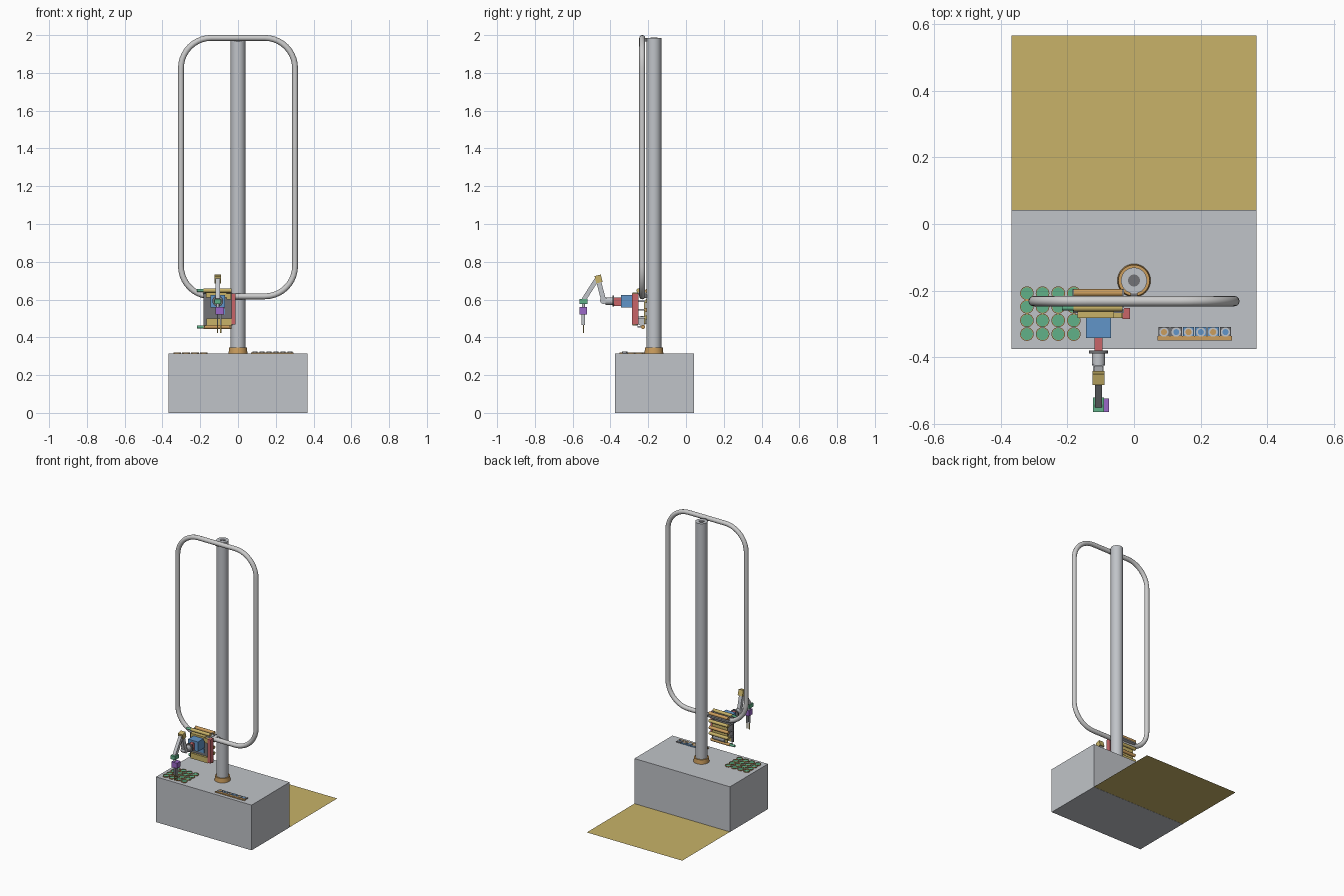
import bpy, bmesh, math
from mathutils import Vector

cube = bpy.data.objects.get("Cube")
if cube:
    bpy.data.objects.remove(cube, do_unlink=True)


def material(name, r, g, b):
    m = bpy.data.materials.new(name)
    m.use_nodes = True
    m.diffuse_color = (r, g, b, 1)
    m.node_tree.nodes["Principled BSDF"].inputs["Base Color"].default_value = (r, g, b, 1)
    return m


GREY = material("light grey", .53, .55, .58)
DARK = material("dark grey", .17, .17, .18)
GOLD = material("gold", .58, .45, .14)
ORANGE = material("orange", .60, .34, .11)
RED = material("red", .58, .13, .14)
GREEN = material("green", .12, .44, .25)
BLUE = material("blue", .12, .30, .58)
PURPLE = material("purple", .33, .14, .58)


def make(name, bm, mat, smooth=False):
    bmesh.ops.recalc_face_normals(bm, faces=bm.faces)
    me = bpy.data.meshes.new(name)
    bm.to_mesh(me)
    bm.free()
    me.materials.append(mat)
    ob = bpy.data.objects.new(name, me)
    bpy.context.collection.objects.link(ob)
    if smooth:
        bpy.ops.object.select_all(action="DESELECT")
        ob.select_set(True)
        bpy.context.view_layer.objects.active = ob
        bpy.ops.object.shade_smooth_by_angle(angle=math.radians(35))
    return ob


def box(name, x, y, z, mat):
    """Box from three (low, high) ranges."""
    bm = bmesh.new()
    bmesh.ops.create_cube(bm, size=1)
    for v in bm.verts:
        v.co = [sum(r) / 2 + c * (r[1] - r[0]) for r, c in zip((x, y, z), v.co)]
    return make(name, bm, mat)


def rod(name, a, b, r, mat, r2=None, sides=24):
    """Cylinder or cone between two points."""
    a, b = Vector(a), Vector(b)
    bm = bmesh.new()
    bmesh.ops.create_cone(bm, cap_ends=True, segments=sides, radius1=r,
                          radius2=r if r2 is None else r2, depth=(b - a).length)
    q = (b - a).to_track_quat("Z", "Y")
    for v in bm.verts:
        v.co = q @ v.co + (a + b) / 2
    return make(name, bm, mat, True)


def ring(name, x, y, z0, z1, outer, inner, mat, sides=24):
    """Open upright collar with a square section."""
    bm = bmesh.new()
    loops = []
    for r, z in ((outer, z0), (outer, z1), (inner, z1), (inner, z0)):
        loops.append([bm.verts.new((x + r * math.cos(t), y + r * math.sin(t), z))
                      for t in (math.tau * i / sides for i in range(sides))])
    for k in range(4):
        p, q = loops[k], loops[(k + 1) % 4]
        for i in range(sides):
            j = (i + 1) % sides
            bm.faces.new((p[i], p[j], q[j], q[i]))
    return make(name, bm, mat, True)


def beam(name, x, width, a, b, thick, mat):
    """Rectangular bar between two (y, z) points."""
    a, b = Vector(a), Vector(b)
    d = (b - a).normalized()
    n = Vector((-d.y, d.x)) * thick / 2
    bm = bmesh.new()
    ends = [[bm.verts.new((x + s * width / 2, p.x, p.y))
             for p in (a + n, b + n, b - n, a - n)] for s in (-1, 1)]
    bm.faces.new(ends[0])
    bm.faces.new(ends[1])
    for i in range(4):
        j = (i + 1) % 4
        bm.faces.new((ends[0][i], ends[0][j], ends[1][j], ends[1][i]))
    return make(name, bm, mat)


# Base cabinet and floor area behind it
TOP = .315
box("base_cabinet", (-.368, .368), (-.376, .042), (0, TOP), GREY)
bm = bmesh.new()
bm.faces.new([bm.verts.new(p) for p in
              ((-.368, .042, .001), (.368, .042, .001), (.368, .567, .001), (-.368, .567, .001))])
make("floor_area", bm, GOLD)

# Mast with collar
PY = -.17
rod("mast", (0, PY, TOP), (0, PY, 1.985), .039, GREY, sides=32)
rod("mast_bore", (0, PY, 1.985), (0, PY, 1.987), .018, DARK)
rod("mast_collar", (0, PY, TOP), (0, PY, .345), .05, ORANGE, .047, 32)

# Rounded tube track
LY, HX, CR = -.232, .302, .16
path = []
for cx, cz, start in ((HX - CR, 1.985 - CR, 0), (CR - HX, 1.985 - CR, 1),
                      (CR - HX, .617 + CR, 2), (HX - CR, .617 + CR, 3)):
    for i in range(11):
        t = math.pi / 2 * (start + i / 10)
        path.append((cx + CR * math.cos(t), LY, cz + CR * math.sin(t), 1))
cu = bpy.data.curves.new("track_tube", "CURVE")
cu.dimensions = "3D"
cu.bevel_depth = .0155
cu.bevel_resolution = 4
sp = cu.splines.new("POLY")
sp.points.add(len(path) - 1)
for p, co in zip(sp.points, path):
    p.co = co
sp.use_cyclic_u = True
sp.use_smooth = True
bpy.context.collection.objects.link(bpy.data.objects.new("track_tube", cu))
for i, z in enumerate((.617, 1.975)):
    box(f"track_mount_{i}", (-.01, .01), (LY, PY - .03), (z - .01, z + .01), DARK)

# Cup tray: four by four
for i in range(4):
    for j in range(4):
        x, y = -.322 + .047 * i, -.208 - .041 * j
        ring(f"cup_rim_{i}_{j}", x, y, TOP, .321, .0205, .018, ORANGE)
        rod(f"cup_{i}_{j}", (x, y, TOP), (x, y, .318), .018, GREEN)

# Tool rack
box("rack_edge", (.07, .295), (-.351, -.337), (TOP, .321), ORANGE)
for i in range(6):
    x = .09 + .037 * i
    box(f"rack_cell_{i}", (x - .017, x + .017), (-.342, -.309), (TOP, .321),
        BLUE if i in (2, 3, 4) else DARK)
    ring(f"rack_rim_{i}", x, -.325, .321, .324, .014, .009, GREY)
    rod(f"rack_tool_{i}", (x, -.325, .32), (x, -.325, .3225), .009, BLUE if i % 2 else ORANGE)

# Carriage on the track
box("carriage_plate", (-.183, -.03), (-.268, -.256), (.462, .632), DARK)
box("carriage_side", (-.035, -.012), (-.285, -.252), (.468, .632), RED)
box("carriage_upper_block", (-.17, -.06), (-.282, -.255), (.612, .637), GOLD)
box("carriage_lower_block", (-.168, -.035), (-.282, -.255), (.462, .5), GOLD)
box("carriage_trim", (-.06, -.036), (-.283, -.268), (.6, .632), GOLD)
box("carriage_inset", (-.11, -.07), (-.275, -.268), (.52, .55), BLUE)
box("carriage_top_shelf", (-.185, -.03), (-.256, -.196), (.628, .634), GREY)
for i, (y, z, mat) in enumerate(((-.207, .645, ORANGE), (-.252, .648, GOLD), (-.207, .592, GOLD),
                                 (-.21, .545, ORANGE), (-.21, .505, GOLD), (-.228, .455, ORANGE))):
    rod(f"roller_{i}", (-.182, y, z), (-.035, y, z), .011, mat, sides=16)
    for x in (-.178, -.042):
        box(f"roller_arm_{i}_{x}", (x - .003, x + .003), (-.256, y), (z - .004, z + .004), GREY)
for i, (y, z) in enumerate(((-.252, .648), (-.228, .455))):
    rod(f"roller_motor_{i}", (-.217, y, z), (-.182, y, z), .008, GREEN, sides=16)
rod("drive_wheel", (-.15, -.232, .487), (-.06, -.232, .487), .026, GREY)
box("rear_bracket", (-.17, -.05), (-.222, -.214), (.47, .59), GOLD)

# Arm shoulder, growing forwards from the carriage
AX = -.107
box("shoulder_motor", (AX - .038, AX + .038), (-.343, -.268), (.557, .625), BLUE)
box("shoulder_link", (AX - .012, AX + .012), (-.383, -.343), (.565, .612), RED)
rod("shoulder_flange", (AX, -.39, .592), (AX, -.38, .592), .029, DARK)
rod("shoulder_barrel", (AX, -.425, .592), (AX, -.39, .592), .02, GREY)
rod("shoulder_joint", (AX - .016, -.437, .595), (AX + .016, -.437, .595), .018, GREY)

# Arm links, elbow and wrist
beam("upper_arm", AX, .024, (-.436, .595), (-.466, .71), .026, GREY)
beam("elbow", AX, .036, (-.458, .69), (-.468, .728), .034, GOLD)
beam("forearm", AX, .022, (-.474, .705), (-.542, .598), .024, GREY)
box("wrist_block", (AX - .017, AX + .017), (-.565, -.522), (.577, .602), GREEN)
rod("wrist_pin", (AX, -.543, .55), (AX, -.543, .58), .008, GREY, sides=16)
box("gripper_body", (-.118, -.075), (-.565, -.524), (.522, .56), PURPLE)
for s in (-1, 1):
    x = -.1 + .009 * s
    box(f"gripper_finger_{s}", (x - .003, x + .003), (-.552, -.535), (.465, .522), GREY)
    box(f"gripper_tip_{s}", (x - .003, x + .003), (-.545, -.539), (.424, .465), GOLD)
